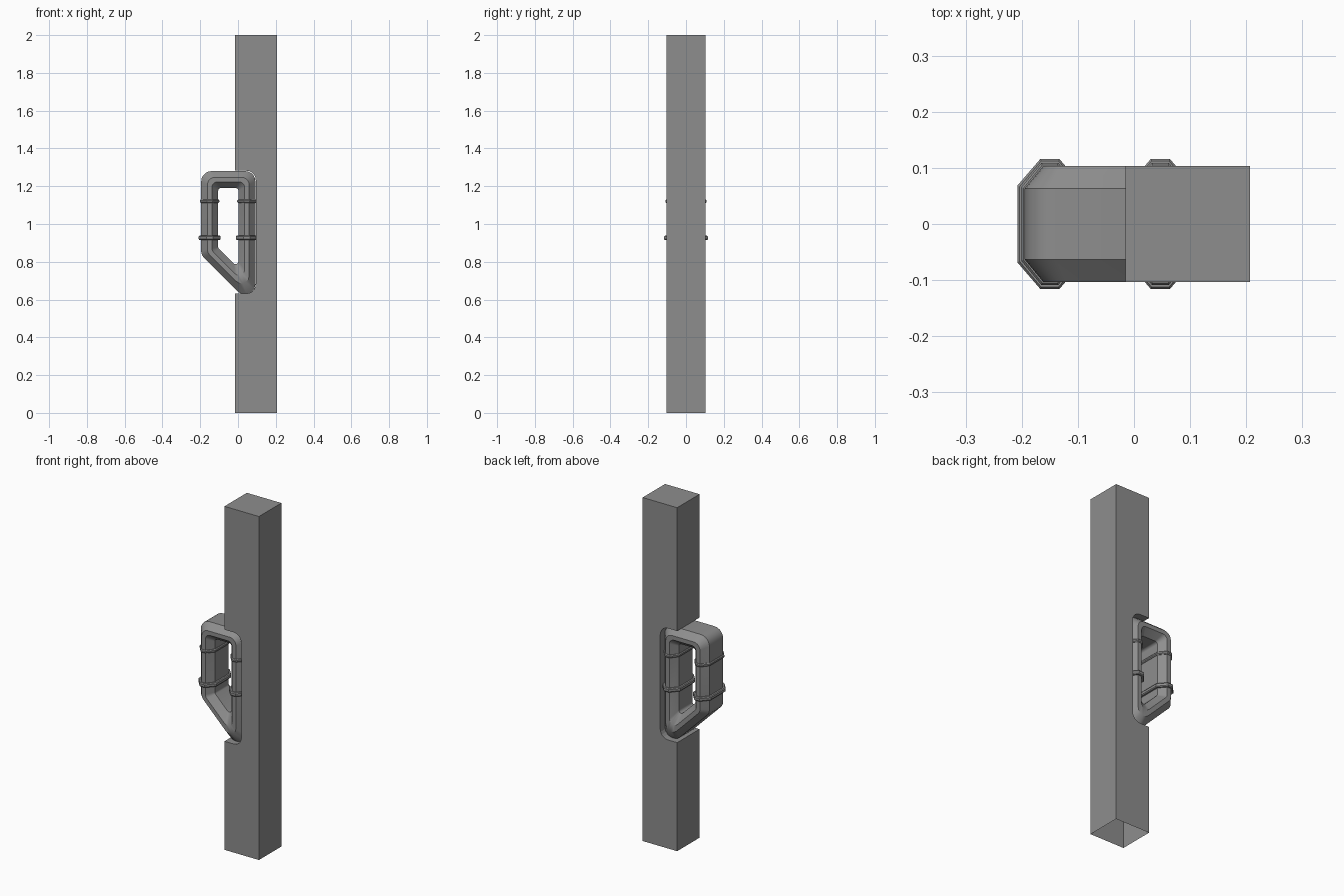
import bpy, bmesh, math
from mathutils import Vector

cube = bpy.data.objects.get("Cube")
if cube:
    bpy.data.objects.remove(cube, do_unlink=True)

grey = bpy.data.materials.new("mid_grey")
grey.use_nodes = True
COLOUR = (0.27, 0.27, 0.27, 1)
grey.diffuse_color = COLOUR
grey.node_tree.nodes["Principled BSDF"].inputs["Base Color"].default_value = COLOUR


def make_object(name, bm):
    bmesh.ops.recalc_face_normals(bm, faces=bm.faces)
    mesh = bpy.data.meshes.new(name)
    bm.to_mesh(mesh)
    bm.free()
    mesh.materials.append(grey)
    obj = bpy.data.objects.new(name, mesh)
    bpy.context.collection.objects.link(obj)
    return obj


def outline(corners, offset, radius, steps=5):
    """Offset a counter-clockwise polygon outward and round its corners."""
    pts = [Vector(c) for c in corners]
    result = []
    for i, p in enumerate(pts):
        d1 = (p - pts[i - 1]).normalized()
        d2 = (pts[(i + 1) % len(pts)] - p).normalized()
        n1, n2 = Vector((d1.y, -d1.x)), Vector((d2.y, -d2.x))
        miter = (n1 + n2) / (1 + n1.dot(n2))
        centre = p + miter * (offset - radius)
        a1 = math.atan2(n1.y, n1.x)
        turn = math.acos(max(-1, min(1, n1.dot(n2))))
        for s in range(steps + 1):
            a = a1 + turn * s / steps
            result.append(centre + Vector((math.cos(a), math.sin(a))) * radius)
    return result


def section(hx, hy, flat_x, flat_y):
    """Chamfered rectangle cross-section."""
    quarter = [(hx, flat_y), (flat_x, hy)]
    half = quarter + [(-x, y) for x, y in reversed(quarter)]
    return half + [(-x, -y) for x, y in half]


def loft(bm, rings, close):
    """Join matching rings of points with quads."""
    rows = [[bm.verts.new(p) for p in ring] for ring in rings]
    count = len(rows[0])
    for r in range(len(rows) if close else len(rows) - 1):
        a, b = rows[r], rows[(r + 1) % len(rows)]
        for i in range(count):
            j = (i + 1) % count
            bm.faces.new((a[i], a[j], b[j], b[i]))
    if not close:
        bm.faces.new(rows[0])
        bm.faces.new(rows[-1])


# Pipe loop: wide chamfered section swept around a four-cornered path
LEFT, RIGHT, TOP = -0.15, 0.047, 1.235
path = [(LEFT, 0.854), (RIGHT, 0.657), (RIGHT, TOP), (LEFT, TOP)]
bm = bmesh.new()
loops = []
for off, y in section(0.045, 0.103, 0.012, 0.063):
    ring = outline(path, off, 0.035 + 0.02 * off / 0.045)
    loops.append([(p.x, y, p.y) for p in ring])
loft(bm, loops, True)
pipe_loop = make_object("pipe_loop", bm)

# Collars: a small upper and a larger lower ring on each upright
smooth_parts = [pipe_loop]
for side, x in (("outer", LEFT), ("inner", RIGHT)):
    for level, z0, z1, grow in (("upper", 1.112, 1.13, 0.006), ("lower", 0.915, 0.938, 0.013)):
        bm = bmesh.new()
        rings = []
        for z, g in ((z0, grow - 0.004), (z0 + 0.005, grow), (z1 - 0.005, grow), (z1, grow - 0.004)):
            profile = section(0.045 + g, 0.103 + g, 0.013 + g * 0.3, 0.063 + g * 0.4)
            rings.append([(x + px, py, z) for px, py in profile])
        loft(bm, rings, False)
        make_object(f"{side}_{level}_collar", bm)

# Post: square column, notched to receive the loop
bm = bmesh.new()
bmesh.ops.create_cube(bm, size=1)
for v in bm.verts:
    v.co = (0.096 + v.co.x * 0.222, v.co.y * 0.206, v.co.z * 2 + 1)
post = make_object("post", bm)

# Rounded cutter for the notch
notch = [(-0.3, 0.632), (0.094, 0.632), (0.094, 1.282), (-0.3, 1.282)]
bm = bmesh.new()
loft(bm, [[(p.x, y, p.y) for p in outline(notch, 0, 0.05)] for y in (-0.2, 0.2)], False)
cutter = make_object("notch_cutter", bm)
cutter.hide_render = True

cut = post.modifiers.new("notch", "BOOLEAN")
cut.operation = "DIFFERENCE"
cut.solver = "EXACT"
cut.object = cutter
bpy.ops.object.select_all(action="DESELECT")
bpy.context.view_layer.objects.active = post
post.select_set(True)
bpy.ops.object.modifier_apply(modifier=cut.name)
bpy.data.objects.remove(cutter, do_unlink=True)

# Post is open underneath
bm = bmesh.new()
bm.from_mesh(post.data)
base = [f for f in bm.faces if all(v.co.z < 0.01 for v in f.verts)]
bmesh.ops.delete(bm, geom=base, context="FACES_ONLY")
bm.to_mesh(post.data)
bm.free()

# Smooth elbows while keeping the chamfer edges crisp
bpy.ops.object.select_all(action="DESELECT")
for obj in smooth_parts:
    obj.select_set(True)
    bpy.context.view_layer.objects.active = obj
bpy.ops.object.shade_smooth_by_angle(angle=math.radians(35))
